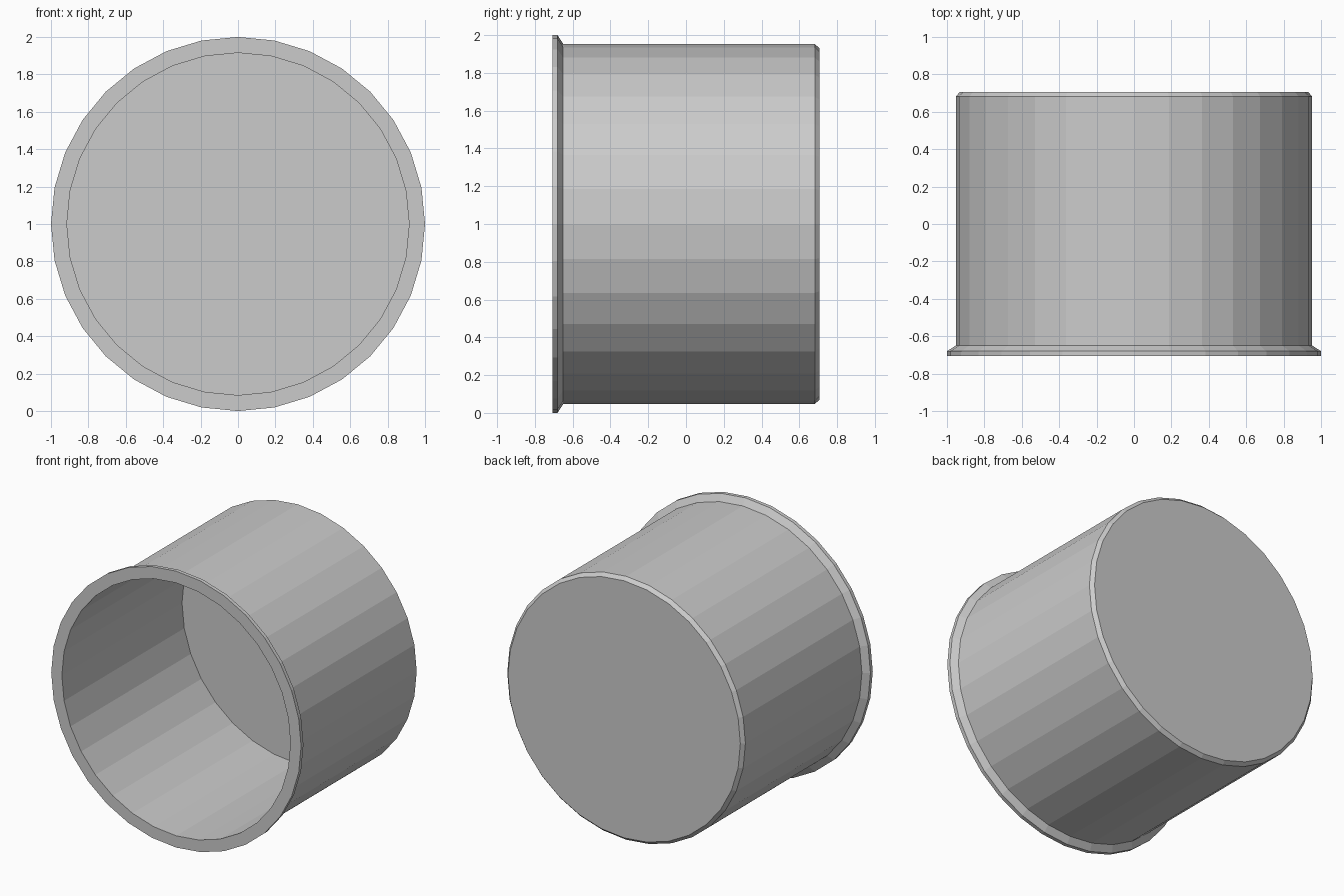
import bpy, bmesh
from math import sin, cos, tau

if "Cube" in bpy.data.objects:
    bpy.data.objects.remove(bpy.data.objects["Cube"])

SIDES = 32
# (radius, y) from the outer back edge, round the flange, to the inner floor
PROFILE = [(0.93, 0.707), (0.953, 0.682), (0.953, -0.65), (1.0, -0.68),
           (1.0, -0.707), (0.915, -0.707), (0.915, 0.667)]


def ring(bm, r, y):
    return [bm.verts.new((r * sin(tau * i / SIDES), y, 1 + r * cos(tau * i / SIDES)))
            for i in range(SIDES)]


# open-fronted cup with a flared lip and bevelled closed back
bm = bmesh.new()
rings = [ring(bm, r, y) for r, y in PROFILE]
for a, b in zip(rings, rings[1:]):
    for i in range(SIDES):
        j = (i + 1) % SIDES
        bm.faces.new((a[i], a[j], b[j], b[i]))

# outer back cap and inner floor
bm.faces.new(rings[0])
bm.faces.new(rings[-1])
bmesh.ops.recalc_face_normals(bm, faces=bm.faces)

mesh = bpy.data.meshes.new("flanged_cup")
bm.to_mesh(mesh)
bm.free()
bpy.context.collection.objects.link(bpy.data.objects.new("flanged_cup", mesh))
